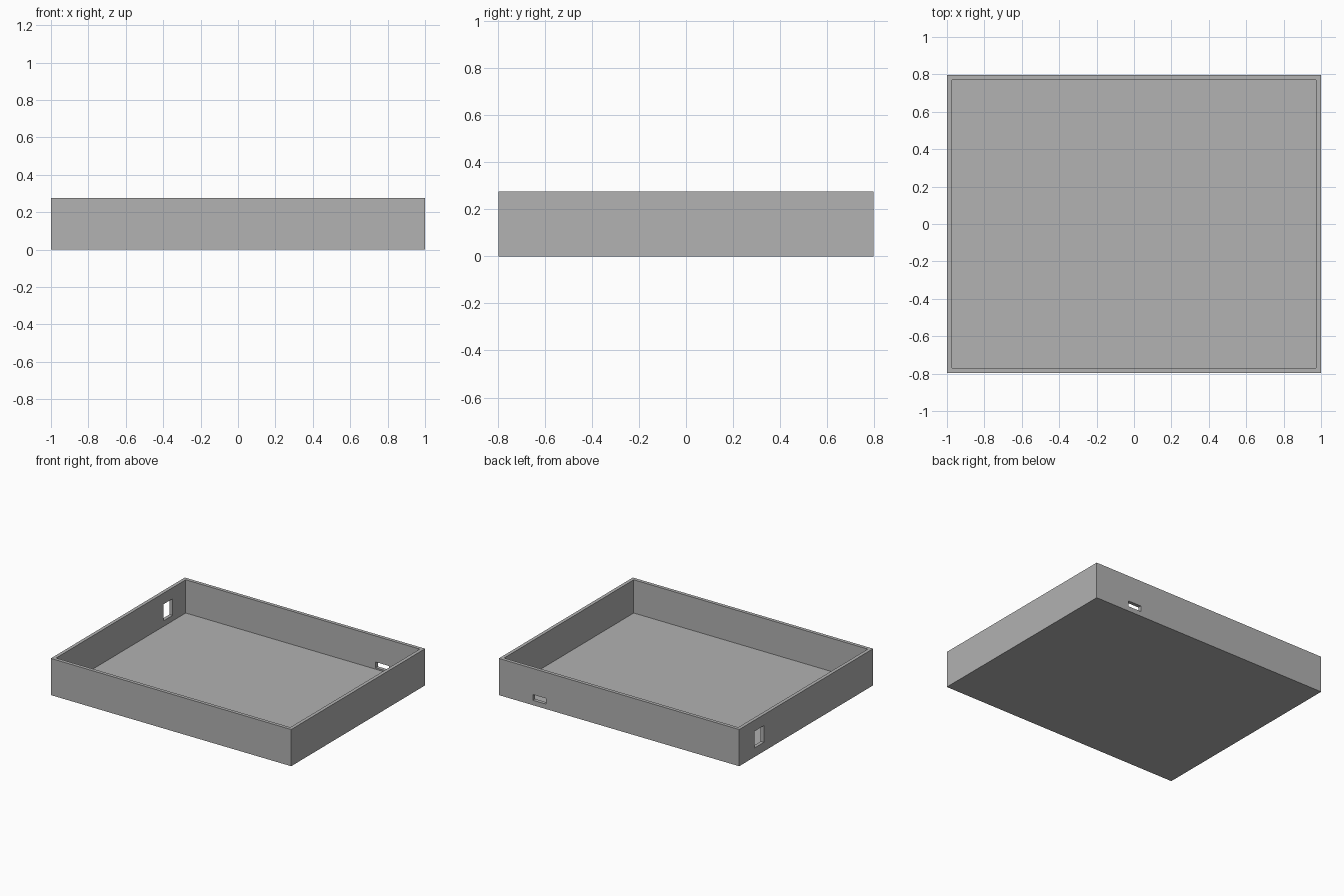
import bpy
from mathutils import Vector

if "Cube" in bpy.data.objects:
    bpy.data.objects.remove(bpy.data.objects["Cube"], do_unlink=True)

HALF_X, HALF_Y, HEIGHT = 1.0, 0.796, 0.276
WALL = 0.026

grey = bpy.data.materials.new("plain_grey")
grey.use_nodes = True
colour = (0.445, 0.445, 0.445, 1)
grey.diffuse_color = colour
grey.node_tree.nodes["Principled BSDF"].inputs["Base Color"].default_value = colour


def block(name, low, high):
    """Box between two opposite corners."""
    low, high = Vector(low), Vector(high)
    bpy.ops.mesh.primitive_cube_add(size=1, location=(low + high) / 2)
    obj = bpy.context.object
    obj.name = name
    obj.scale = high - low
    bpy.ops.object.transform_apply(location=True, rotation=False, scale=True)
    obj.data.materials.append(grey)
    return obj


def cut(target, name, low, high):
    """Subtract a box from the target, then discard the cutter."""
    cutter = block(name, low, high)
    cutter.hide_render = True
    mod = target.modifiers.new(name, "BOOLEAN")
    mod.operation = "DIFFERENCE"
    mod.solver = "EXACT"
    mod.object = cutter
    bpy.context.view_layer.objects.active = target
    bpy.ops.object.modifier_apply(modifier=mod.name)
    bpy.data.objects.remove(cutter, do_unlink=True)


# Open tray: solid block with its inside hollowed out
tray = block("open_tray", (-HALF_X, -HALF_Y, 0), (HALF_X, HALF_Y, HEIGHT))
cut(tray, "cavity", (WALL - HALF_X, WALL - HALF_Y, WALL),
    (HALF_X - WALL, HALF_Y - WALL, HEIGHT + 1))

# Upright port through the right-hand wall
cut(tray, "side_port", (-HALF_X - WALL, 0.503, 0.068),
    (-HALF_X + 2 * WALL, 0.613, 0.193))

# Narrow slot low in the back wall
cut(tray, "back_slot", (0.606, HALF_Y - 2 * WALL, 0.037),
    (0.716, HALF_Y + WALL, 0.08))
